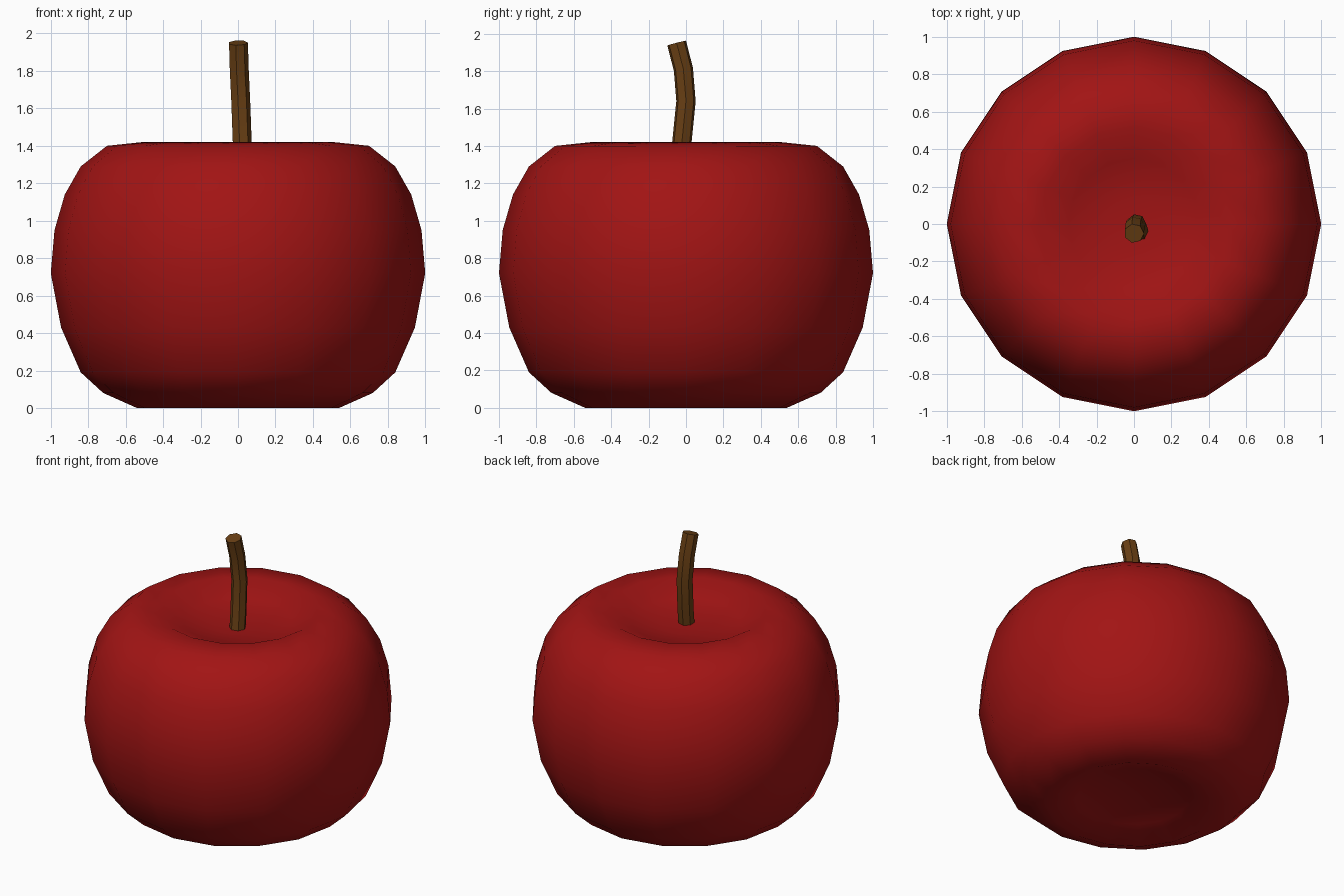
import bpy, bmesh, math
from mathutils import Vector

if "Cube" in bpy.data.objects:
    bpy.data.objects.remove(bpy.data.objects["Cube"])


def material(name, rgb):
    m = bpy.data.materials.new(name)
    m.diffuse_color = (*rgb, 1)
    m.use_nodes = True
    m.node_tree.nodes["Principled BSDF"].inputs["Base Color"].default_value = m.diffuse_color
    return m


def finish(name, bm, mat, angle):
    bmesh.ops.recalc_face_normals(bm, faces=bm.faces)
    me = bpy.data.meshes.new(name)
    bm.to_mesh(me)
    bm.free()
    me.materials.append(mat)
    ob = bpy.data.objects.new(name, me)
    bpy.context.collection.objects.link(ob)
    bpy.ops.object.select_all(action='DESELECT')
    ob.select_set(True)
    bpy.context.view_layer.objects.active = ob
    bpy.ops.object.shade_smooth_by_angle(angle=math.radians(angle))
    return ob


def bridge(bm, rings):
    for a, b in zip(rings, rings[1:]):
        n = len(a)
        for i in range(n):
            j = (i + 1) % n
            bm.faces.new((a[i], a[j], b[j], b[i]))


# Fruit body: lathed profile (radius, height) with dimples at both ends
SIDES = 16
profile = [(0.15, 0.09), (0.36, 0.06), (0.54, 0.0), (0.72, 0.08), (0.84, 0.19),
           (0.945, 0.43), (1.0, 0.72), (0.98, 0.95), (0.925, 1.14),
           (0.84, 1.29), (0.7, 1.4), (0.51, 1.42), (0.35, 1.345), (0.15, 1.32)]
bm = bmesh.new()
rings = [[bm.verts.new((r * math.cos(math.tau * i / SIDES),
                        r * math.sin(math.tau * i / SIDES), z))
          for i in range(SIDES)] for r, z in profile]
bridge(bm, rings)
for ring, z in ((rings[0], 0.095), (rings[-1], 1.315)):
    centre = bm.verts.new((0, 0, z))
    for i in range(SIDES):
        bm.faces.new((ring[i], ring[(i + 1) % SIDES], centre))
finish("apple_body", bm, material("red_skin", (0.36, 0.007, 0.007)), 60)

# Stem: seven-sided tube swept along a gently bent path
path = [Vector(p) for p in ((0.025, -0.045, 1.26), (0.02, -0.022, 1.42),
                            (0.012, 0.0, 1.64), (0.004, -0.014, 1.81),
                            (0.0, -0.05, 1.95))]
bm = bmesh.new()
rings = []
for k, p in enumerate(path):
    t = (path[min(k + 1, len(path) - 1)] - path[max(k - 1, 0)]).normalized()
    u = Vector((1, 0, 0)) - t * t.x
    u.normalize()
    v = t.cross(u)
    rings.append([bm.verts.new(p + 0.053 * (u * math.cos(math.tau * i / 7)
                                            + v * math.sin(math.tau * i / 7)))
                  for i in range(7)])
bridge(bm, rings)
bm.faces.new(rings[0])
bm.faces.new(rings[-1])
finish("stem", bm, material("brown_bark", (0.14, 0.05, 0.007)), 30)
